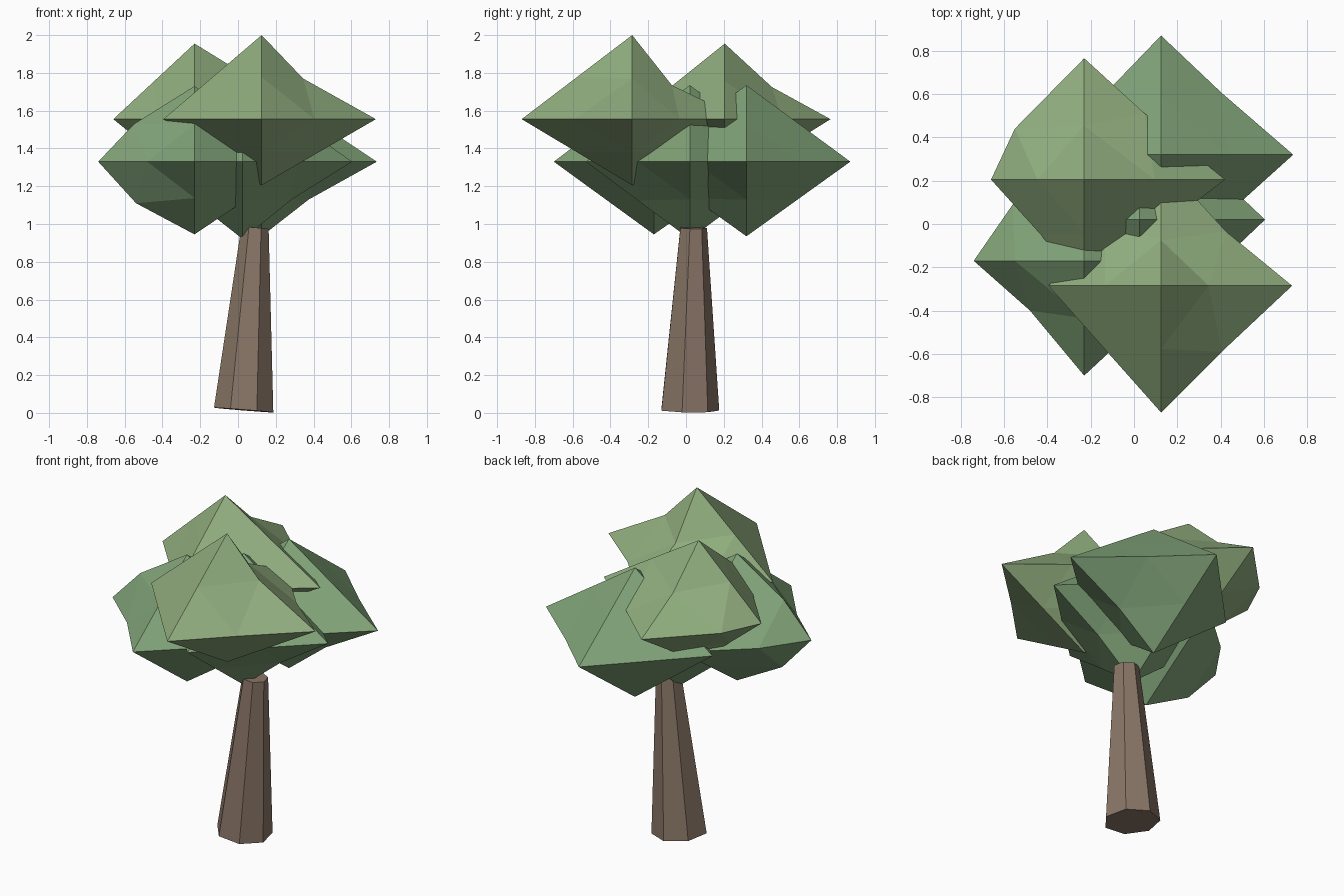
import bpy, bmesh, math
from itertools import product
from mathutils import Vector

if "Cube" in bpy.data.objects:
    bpy.data.objects.remove(bpy.data.objects["Cube"])


def material(name, rgb):
    m = bpy.data.materials.new(name)
    m.diffuse_color = (*rgb, 1)
    m.use_nodes = True
    m.node_tree.nodes["Principled BSDF"].inputs["Base Color"].default_value = m.diffuse_color
    return m


def finish(bm, name, mat):
    bmesh.ops.recalc_face_normals(bm, faces=bm.faces)
    me = bpy.data.meshes.new(name)
    bm.to_mesh(me)
    bm.free()
    me.materials.append(mat)
    ob = bpy.data.objects.new(name, me)
    bpy.context.collection.objects.link(ob)


def clump(name, centre, x, y, z, mat, mids):
    """Uneven octahedron split once; x, y, z are (minus, plus) reaches, mids override edge middles."""
    bm = bmesh.new()
    c = Vector(centre)
    cache = {}

    def vert(key):
        if key not in cache:
            p = Vector([(r[1] if k > 0 else r[0]) * k for k, r in zip(key, (x, y, z))])
            n = sum(map(abs, key))
            p = Vector(mids[key]) if key in mids else p / n
            cache[key] = bm.verts.new(c + p)
        return cache[key]

    for sx, sy, sz in product((-1, 1), repeat=3):
        a, b, t = (sx, 0, 0), (0, sy, 0), (0, 0, sz)
        ab, bt, ta = (sx, sy, 0), (0, sy, sz), (sx, 0, sz)
        for tri in ((a, ab, ta), (ab, b, bt), (ta, bt, t), (ab, bt, ta)):
            bm.faces.new([vert(k) for k in tri])
    finish(bm, name, mat)


light = material("upper_leaves", (0.28, 0.42, 0.21))
dark = material("lower_leaves", (0.22, 0.37, 0.19))
bark = material("bark", (0.25, 0.18, 0.135))

# Foliage: two upper clumps, three lower ones
clump("foliage_top_front", (0.125, -0.285, 1.555), (0.52, 0.605), (0.585, 0.58), (0.35, 0.445), light,
      {(1, 0, 1): (0.22, 0, 0.215), (1, -1, 0): (0.28, -0.305, 0), (1, 1, 0): (0.30, 0.25, 0),
       (0, 1, 1): (0, 0.21, 0.18)})
clump("foliage_top_back", (-0.23, 0.205, 1.555), (0.43, 0.65), (0.50, 0.56), (0.35, 0.40), light,
      {(-1, 1, 0): (-0.32, 0.235, 0), (1, 1, 0): (0.28, 0.305, 0), (0, 1, 1): (0, 0.25, 0.17),
       (-1, -1, 0): (-0.20, -0.255, 0)})
clump("foliage_low_front", (-0.23, -0.17, 1.33), (0.51, 0.57), (0.53, 0.55), (0.385, 0.40), dark,
      {(-1, 0, 1): (-0.32, 0, 0.20), (-1, 0, -1): (-0.31, 0, -0.22), (-1, -1, 0): (-0.25, -0.23, 0),
       (-1, 1, 0): (-0.33, 0.26, 0)})
clump("foliage_low_back", (0.125, 0.32, 1.33), (0.53, 0.61), (0.55, 0.55), (0.395, 0.405), dark,
      {(1, 0, -1): (0.25, 0, -0.20), (1, 1, 0): (0.28, 0.285, 0)})
clump("foliage_low_middle", (0.025, 0.02, 1.33), (0.52, 0.58), (0.55, 0.55), (0.41, 0.405), dark,
      {(1, 0, -1): (0.26, 0, -0.20)})

# Trunk: leaning seven-sided taper with a slightly tilted foot and top
bm = bmesh.new()
rings = []
for cx, cy, cz, r in ((0.03, 0.015, 0.015, 0.161), (0.09, 0.037, 0.98, 0.074)):
    ring = []
    for i in range(7):
        a = math.pi / 2 + math.tau * i / 7
        dx, dy = r * math.cos(a), r * math.sin(a)
        ring.append(bm.verts.new((cx + dx, cy + dy, cz - 0.08 * dx - 0.015 * dy)))
    rings.append(ring)
low, top = rings
for i in range(7):
    j = (i + 1) % 7
    bm.faces.new((low[i], low[j], top[j], top[i]))
bm.faces.new(low[::-1])
bm.faces.new(top)
finish(bm, "trunk", bark)
